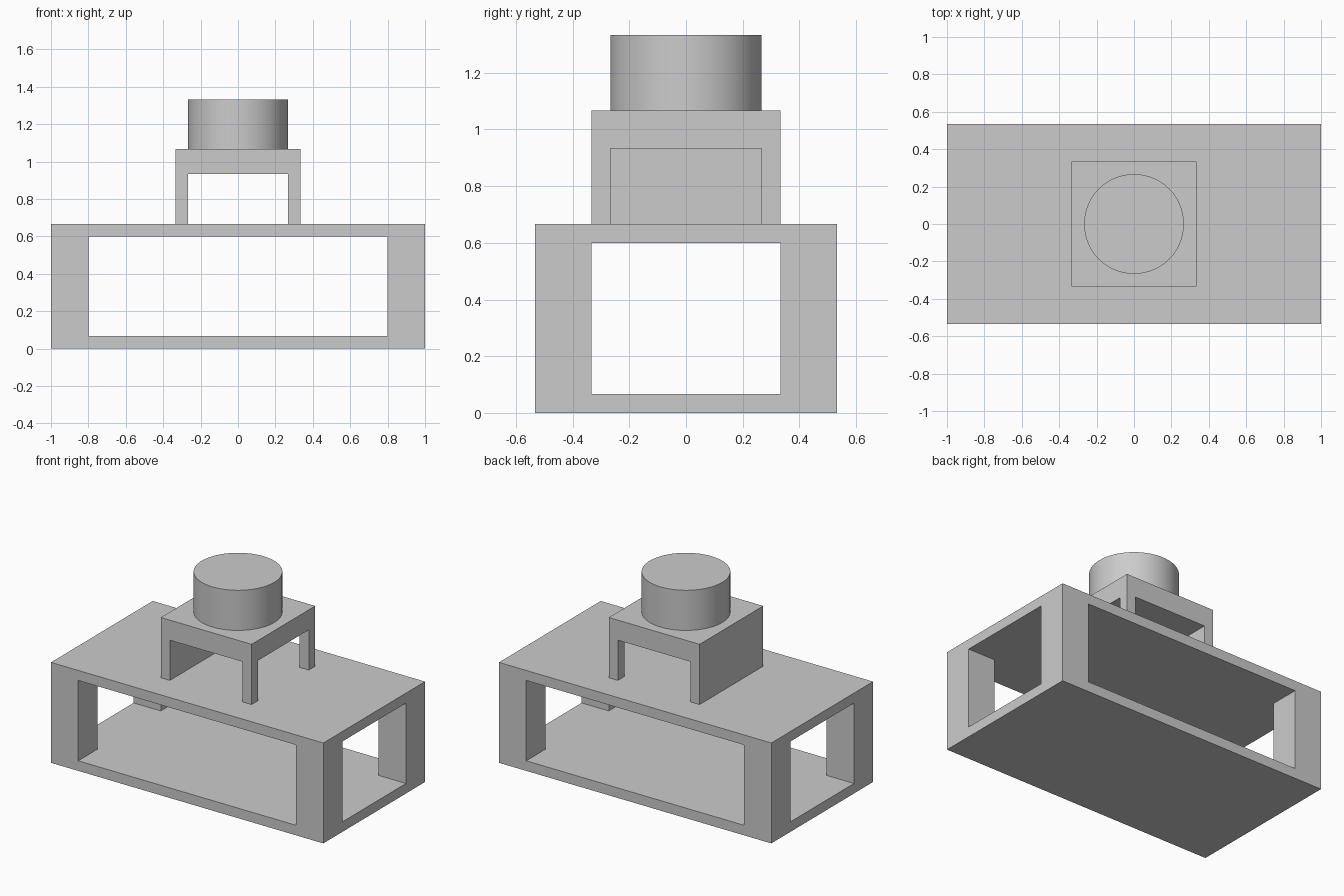
import bpy, bmesh, math
from mathutils import Matrix, Vector

if "Cube" in bpy.data.objects:
    bpy.data.objects.remove(bpy.data.objects["Cube"])

U = 1 / 15  # modelling unit: all sizes are whole multiples of it


def box(name, lo, hi):
    """Box between two corners given in modelling units."""
    lo, hi = Vector(lo) * U, Vector(hi) * U
    bm = bmesh.new()
    bmesh.ops.create_cube(bm, size=1, matrix=Matrix.Translation((lo + hi) / 2)
                          @ Matrix.Diagonal((*(hi - lo), 1)))
    mesh = bpy.data.meshes.new(name)
    bm.to_mesh(mesh)
    bm.free()
    obj = bpy.data.objects.new(name, mesh)
    bpy.context.collection.objects.link(obj)
    return obj


def cut(obj, lo, hi):
    """Cut a box-shaped opening out of obj."""
    cutter = box("cutter", lo, hi)
    cutter.hide_render = True
    mod = obj.modifiers.new("opening", 'BOOLEAN')
    mod.operation, mod.solver, mod.object = 'DIFFERENCE', 'EXACT', cutter
    bpy.context.view_layer.objects.active = obj
    bpy.ops.object.modifier_apply(modifier=mod.name)
    bpy.data.objects.remove(cutter)


# Lower frame: floor, roof and four corner posts
frame = box("lower_frame", (-15, -8, 0), (15, 8, 10))
cut(frame, (-12, -9, 1), (12, 9, 9))
cut(frame, (-16, -5, 1), (16, 5, 9))

# Upper stand: open at front, back and right, solid wall on the left
stand = box("upper_stand", (-5, -5, 10), (5, 5, 16))
cut(stand, (-4, -6, 9), (4, 6, 14))
cut(stand, (0, -4, 9), (6, 4, 14))

# Round cap
bpy.ops.object.select_all(action='DESELECT')
bpy.ops.mesh.primitive_cylinder_add(vertices=96, radius=4 * U, depth=4 * U,
                                    location=(0, 0, 18 * U))
bpy.context.object.name = "round_cap"
bpy.ops.object.shade_smooth_by_angle(angle=math.radians(30))
